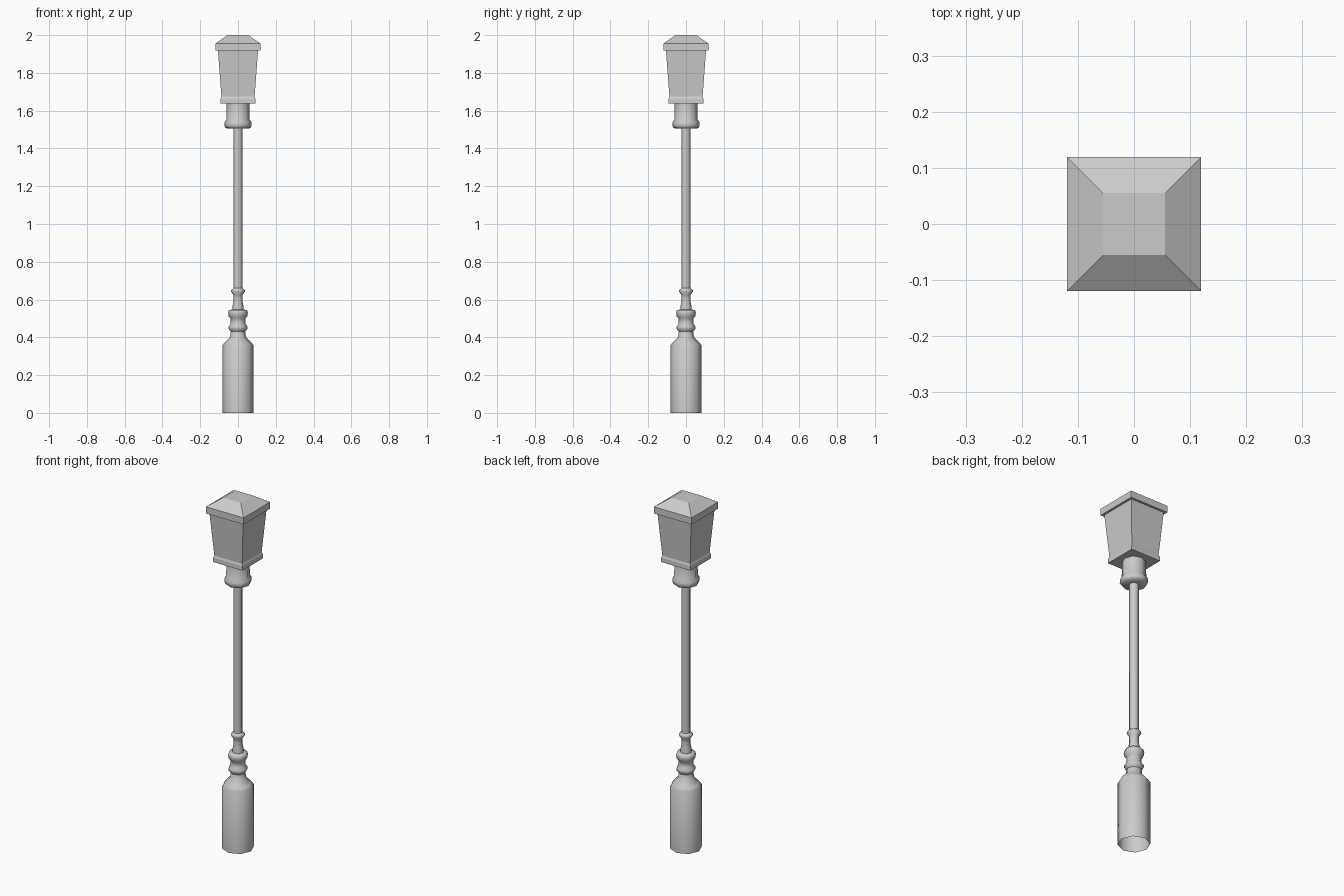
import bpy, bmesh, math

if "Cube" in bpy.data.objects:
    bpy.data.objects.remove(bpy.data.objects["Cube"])


def loft(name, profile, sides, phase=0.0, smooth=True, cap_bottom=False, cap_top=False):
    """Sweep (radius, z) points around z with a regular polygon section."""
    bm = bmesh.new()
    rings = []
    for r, z in profile:
        angles = [phase + 2 * math.pi * i / sides for i in range(sides)]
        rings.append([bm.verts.new((r * math.cos(a), r * math.sin(a), z)) for a in angles])
    for lo, hi in zip(rings, rings[1:]):
        for i in range(sides):
            j = (i + 1) % sides
            bm.faces.new((lo[i], lo[j], hi[j], hi[i]))
    if cap_bottom:
        bm.faces.new(rings[0][::-1])
    if cap_top:
        bm.faces.new(rings[-1])
    mesh = bpy.data.meshes.new(name)
    bm.to_mesh(mesh)
    bm.free()
    for p in mesh.polygons:
        p.use_smooth = smooth
    obj = bpy.data.objects.new(name, mesh)
    bpy.context.collection.objects.link(obj)
    return obj


def square_loft(name, profile):
    """Flat-faced square section, given (half width, z) points."""
    pts = [(h * math.sqrt(2), z) for h, z in profile]
    return loft(name, pts, 4, math.pi / 4, False, True, True)


# Pedestal with shoulder, open underneath
loft("base", [(.083, 0), (.083, .355), (.073, .37), (.042, .402), (.038, .43)], 8)

# Turned rings above the pedestal
loft("lower_rings", [(.038, .43), (.05, .445), (.05, .457), (.039, .47), (.039, .5),
                     (.05, .512), (.052, .53), (.048, .545), (.026, .547)], 8)
loft("upper_ring", [(.03, .545), (.028, .57), (.023, .595), (.025, .625), (.037, .642),
                    (.036, .65), (.024, .66)], 8)

# Slender pole
loft("pole", [(.024, .54), (.024, 1.52)], 8)

# Collar carrying the lantern
loft("collar", [(.022, 1.506), (.064, 1.507), (.072, 1.518), (.071, 1.538), (.062, 1.552),
                (.061, 1.642)], 8)

# Square lantern: lip, tapered body and roof
square_loft("lantern_lip", [(.093, 1.638), (.092, 1.663), (.087, 1.676)])
square_loft("lantern_body", [(.086, 1.65), (.107, 1.93)])
square_loft("lantern_roof", [(.119, 1.918), (.119, 1.956), (.055, 2.0)])
